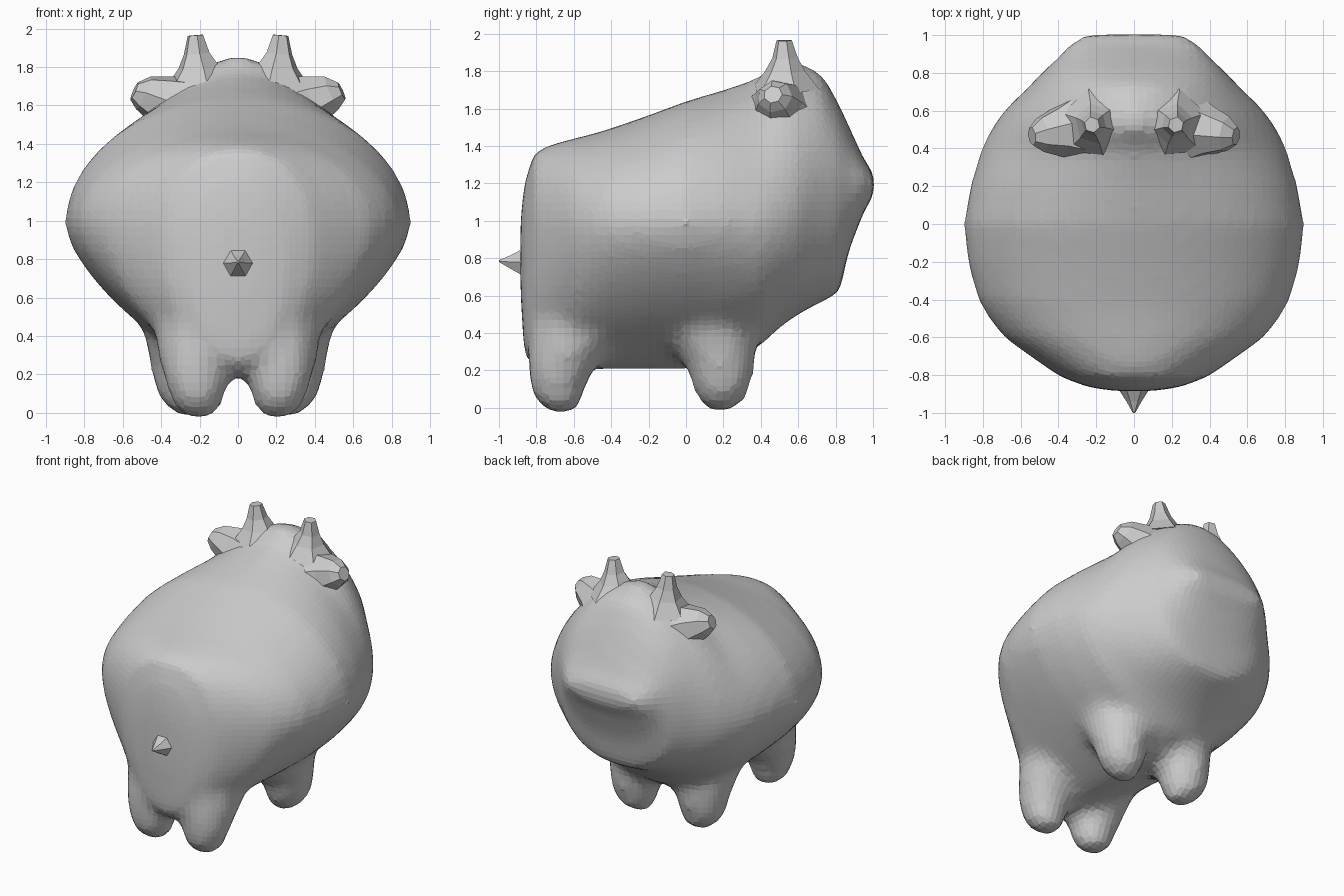
import bpy, bmesh, math
from mathutils import Vector

if "Cube" in bpy.data.objects:
    bpy.data.objects.remove(bpy.data.objects["Cube"])


def loft(bm, rings):
    """Skin a list of equal-length point rings and cap both ends."""
    vs = [[bm.verts.new(p) for p in r] for r in rings]
    n = len(vs[0])
    for a, b in zip(vs, vs[1:]):
        for i in range(n):
            j = (i + 1) % n
            bm.faces.new((a[i], a[j], b[j], b[i]))
    bm.faces.new(vs[0][::-1])
    bm.faces.new(vs[-1])


def finish(bm, name):
    bmesh.ops.recalc_face_normals(bm, faces=bm.faces)
    me = bpy.data.meshes.new(name)
    bm.to_mesh(me)
    bm.free()
    ob = bpy.data.objects.new(name, me)
    bpy.context.collection.objects.link(ob)
    return ob


def body_ring(y, w, top, mid, bot, eu, el, n=40):
    """Cross-section with separate roundness above and below the widest line."""
    pts = []
    for i in range(n):
        a = 2 * math.pi * i / n
        c, s = math.cos(a), math.sin(a)
        e, h = (eu, top - mid) if s >= 0 else (el, mid - bot)
        k = (abs(c) ** e + abs(s) ** e) ** (-1 / e)
        pts.append((w * c * k, y, mid + h * s * k))
    return pts


def spike(name, path, sides):
    """Low-poly tapering stub through (centre, radius) steps."""
    axis = (Vector(path[-1][0]) - Vector(path[0][0])).normalized()
    q = axis.to_track_quat('Z', 'Y')
    bm = bmesh.new()
    loft(bm, [[Vector(c) + q @ Vector((r * math.cos(2 * math.pi * i / sides),
                                       r * math.sin(2 * math.pi * i / sides), 0))
               for i in range(sides)] for c, r in path])
    return finish(bm, name)


# Body and head: y, half width, top, widest height, bottom, roundness up / down
stations = [
    (-.885, .10, 1.02, .83, .60, 2, 2), (-.865, .24, 1.2, .82, .28, 2, 2.1),
    (-.81, .39, 1.375, .92, .21, 2.1, 2), (-.7, .55, 1.415, .95, .19, 2.1, 1.8),
    (-.6, .69, 1.44, .96, .19, 2.1, 1.65), (-.5, .77, 1.465, .97, .2, 2.05, 1.52),
    (-.4, .83, 1.495, .97, .2, 2.05, 1.45),
    (-.2, .885, 1.565, .97, .2, 2, 1.42), (0, .905, 1.64, .97, .2, 2, 1.42),
    (.2, .87, 1.7, .98, .22, 1.85, 1.5), (.4, .81, 1.77, .99, .33, 1.65, 1.75),
    (.5, .76, 1.86, 1.01, .43, 1.6, 1.9), (.6, .69, 1.855, 1.05, .5, 1.65, 2.1),
    (.73, .555, 1.785, 1.11, .57, 1.8, 2.3), (.82, .47, 1.62, 1.16, .61, 2, 2.3),
    (.87, .41, 1.51, 1.18, .84, 2, 2.3), (.96, .34, 1.31, 1.2, 1.07, 2.2, 2.2),
    (1.008, .25, 1.25, 1.2, 1.14, 2.2, 2.2),
]
bm = bmesh.new()
loft(bm, [body_ring(*s) for s in stations])

# Legs: z, radius, x, y for each ring, flaring into the belly
rear = [(-.03, .06, .20, -.66), (.025, .125, .21, -.68), (.12, .155, .215, -.685),
        (.22, .185, .215, -.665), (.32, .225, .2, -.625), (.48, .27, .17, -.575),
        (.75, .28, .15, -.55)]
front = [(-.018, .06, .24, .18), (.035, .125, .26, .19), (.12, .16, .275, .19),
         (.22, .185, .27, .185), (.32, .225, .25, .155), (.48, .28, .23, .1),
         (.75, .3, .2, .08)]
for leg in (rear, front):
    for sx in (-1, 1):
        loft(bm, [[(sx * x + r * math.cos(math.pi * i / 6),
                    y + r * math.sin(math.pi * i / 6), z) for i in range(12)]
                  for z, r, x, y in leg])
body = finish(bm, "body_with_legs")
rm = body.modifiers.new("Blend", 'REMESH')
rm.mode = 'VOXEL'
rm.voxel_size = .045
sm = body.modifiers.new("Soften", 'SMOOTH')
sm.factor = .5
sm.iterations = 7

# Horns and ears on both sides of the head
for side, sx in (("left", -1), ("right", 1)):
    spike("horn_" + side, [((sx * .2, .53, 1.70), .19), ((sx * .205, .53, 1.80), .11),
                           ((sx * .215, .53, 1.87), .07),
                           ((sx * .222, .525, 1.965), .042)], 6)
    spike("ear_" + side, [((sx * .3, .50, 1.57), .20), ((sx * .40, .49, 1.63), .135),
                          ((sx * .49, .475, 1.665), .095),
                          ((sx * .54, .465, 1.675), .05)], 7)

# Tail
spike("tail", [((0, -.83, .78), .14), ((0, -.885, .78), .075),
               ((0, -.94, .78), .04), ((0, -1, .785), .006)], 6)
